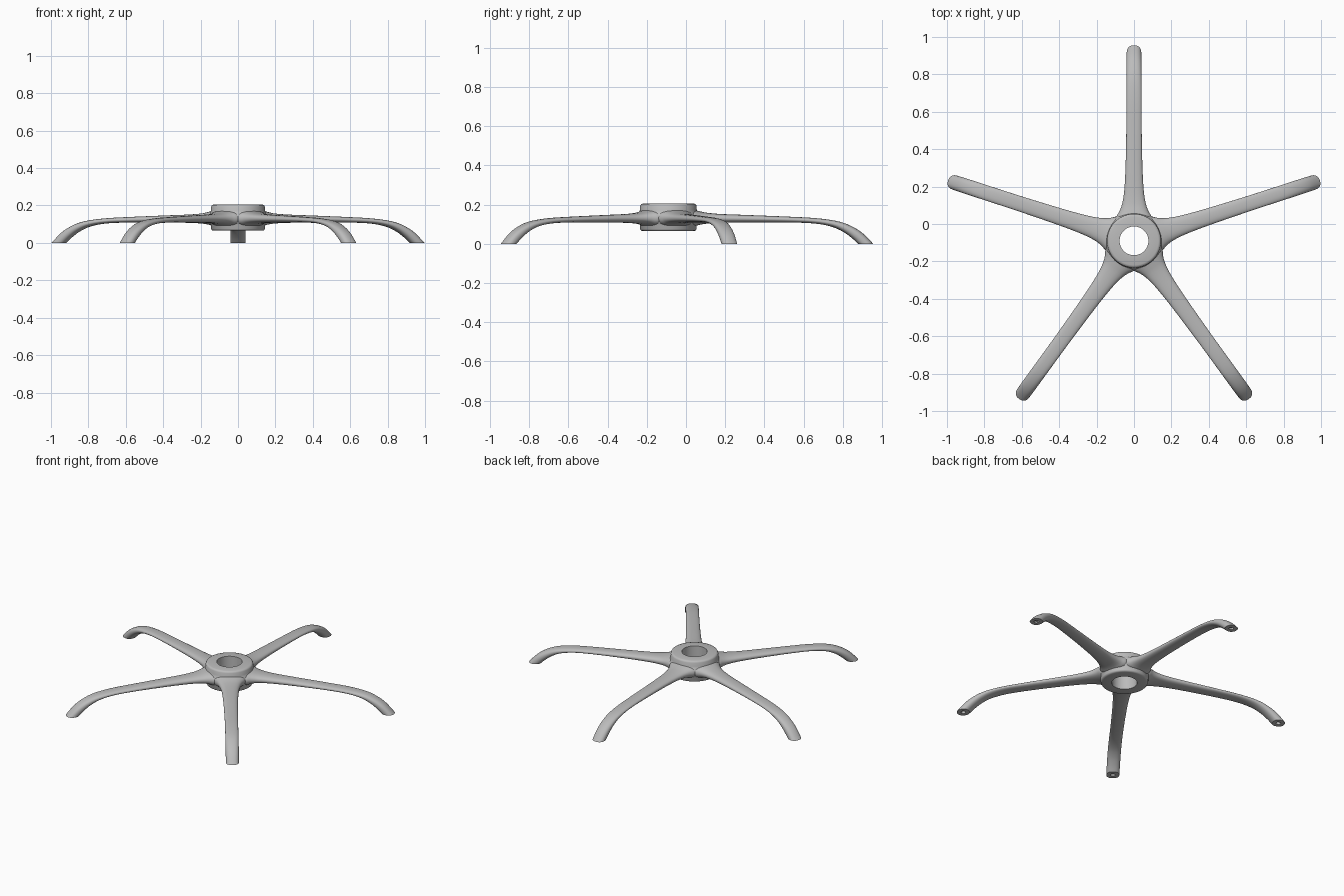
import bpy, bmesh, math
from mathutils import Vector

cube = bpy.data.objects.get("Cube")
if cube:
    bpy.data.objects.remove(cube, do_unlink=True)

HUB_CENTRE = (0, -0.09, 0)

metal = bpy.data.materials.new("light grey metal")
metal.use_nodes = True
metal.diffuse_color = (0.5, 0.5, 0.5, 1)
metal.node_tree.nodes["Principled BSDF"].inputs["Base Color"].default_value = (0.5, 0.5, 0.5, 1)


def loft(name, rings, closed=False, capped=False):
    """Skin a list of equal-length point rings into a mesh."""
    bm = bmesh.new()
    loops = [[bm.verts.new(p) for p in ring] for ring in rings]
    pairs = list(zip(loops, loops[1:]))
    if closed:
        pairs.append((loops[-1], loops[0]))
    for a, b in pairs:
        n = len(a)
        for i in range(n):
            j = (i + 1) % n
            bm.faces.new((a[i], a[j], b[j], b[i]))
    if capped:
        bm.faces.new(loops[0])
        bm.faces.new(loops[-1])
    bmesh.ops.recalc_face_normals(bm, faces=bm.faces)
    mesh = bpy.data.meshes.new(name)
    bm.to_mesh(mesh)
    bm.free()
    mesh.materials.append(metal)
    mesh.shade_smooth()
    mesh.set_sharp_from_angle(angle=math.radians(40))
    return mesh


def place(name, mesh, angle=0):
    ob = bpy.data.objects.new(name, mesh)
    ob.location = HUB_CENTRE
    ob.rotation_euler.z = angle
    bpy.context.collection.objects.link(ob)


def smooth_path(keys, steps):
    """Catmull-Rom interpolation through tuples of any length."""
    out = []
    for i in range(len(keys) - 1):
        a, b = keys[max(i - 1, 0)], keys[i]
        c, d = keys[i + 1], keys[min(i + 2, len(keys) - 1)]
        for s in range(steps):
            t = s / steps
            out.append([q + t * (r - p) / 2 + t * t * (p - 2.5 * q + 2 * r - d_ / 2)
                        + t ** 3 * (1.5 * (q - r) + (d_ - p) / 2)
                        for p, q, r, d_ in zip(a, b, c, d)])
    return out + [list(keys[-1])]


# Hub: a turned ring with an open bore and a swollen waist
hub_profile = [
    (.077, .065), (.077, .205), (.130, .205), (.139, .202), (.144, .194),
    (.145, .172), (.150, .160), (.157, .148), (.159, .134), (.157, .120),
    (.150, .106), (.145, .096), (.144, .075), (.140, .068), (.132, .065),
]
SEG = 64
hub_rings = []
for k in range(SEG):
    a = math.tau * k / SEG
    hub_rings.append([(r * math.cos(a), r * math.sin(a), z) for r, z in hub_profile])
place("hub", loft("hub", hub_rings, closed=True))

# Leg sections: top radius, top height, bottom radius, bottom height, half width
leg_keys = [
    (.10, .174, .10, .085, .100),
    (.13, .173, .13, .088, .094),
    (.16, .166, .16, .097, .077),
    (.20, .158, .20, .103, .063),
    (.27, .152, .27, .107, .052),
    (.40, .147, .40, .109, .045),
    (.60, .139, .60, .109, .041),
    (.75, .131, .74, .104, .040),
    (.86, .116, .83, .088, .040),
    (.93, .092, .89, .062, .040),
    (.99, .055, .935, .03, .040),
    (1.045, 0, .968, 0, .039),
]


def section(tr, tz, br, bz, half, n=24, power=0.85):
    """Rounded cross-section spanning the top and bottom points."""
    top, bottom = Vector((tr, 0, tz)), Vector((br, 0, bz))
    mid, up = (top + bottom) / 2, (top - bottom) / 2
    ring = []
    for k in range(n):
        c, s = math.cos(math.tau * k / n), math.sin(math.tau * k / n)
        c = math.copysign(abs(c) ** power, c)
        s = math.copysign(abs(s) ** power, s)
        ring.append(mid + up * s + Vector((0, half * c, 0)))
    return ring


leg_rings = [section(*key) for key in smooth_path(leg_keys, 4)]

# Socket hole in the flat foot of each leg
foot = leg_rings[-1]
centre = sum(foot, Vector()) / len(foot)
rim = [centre + (p - centre) * 0.36 for p in foot]
leg_rings += [rim, [p + Vector((-.008, 0, .014)) for p in rim]]

# Five legs share one mesh, the first pointing to the back
leg_mesh = loft("leg", leg_rings, capped=True)
names = ["back_leg", "right_side_leg", "right_front_leg", "left_front_leg", "left_side_leg"]
for i, name in enumerate(names):
    place(name, leg_mesh, math.pi / 2 + i * math.tau / 5)
